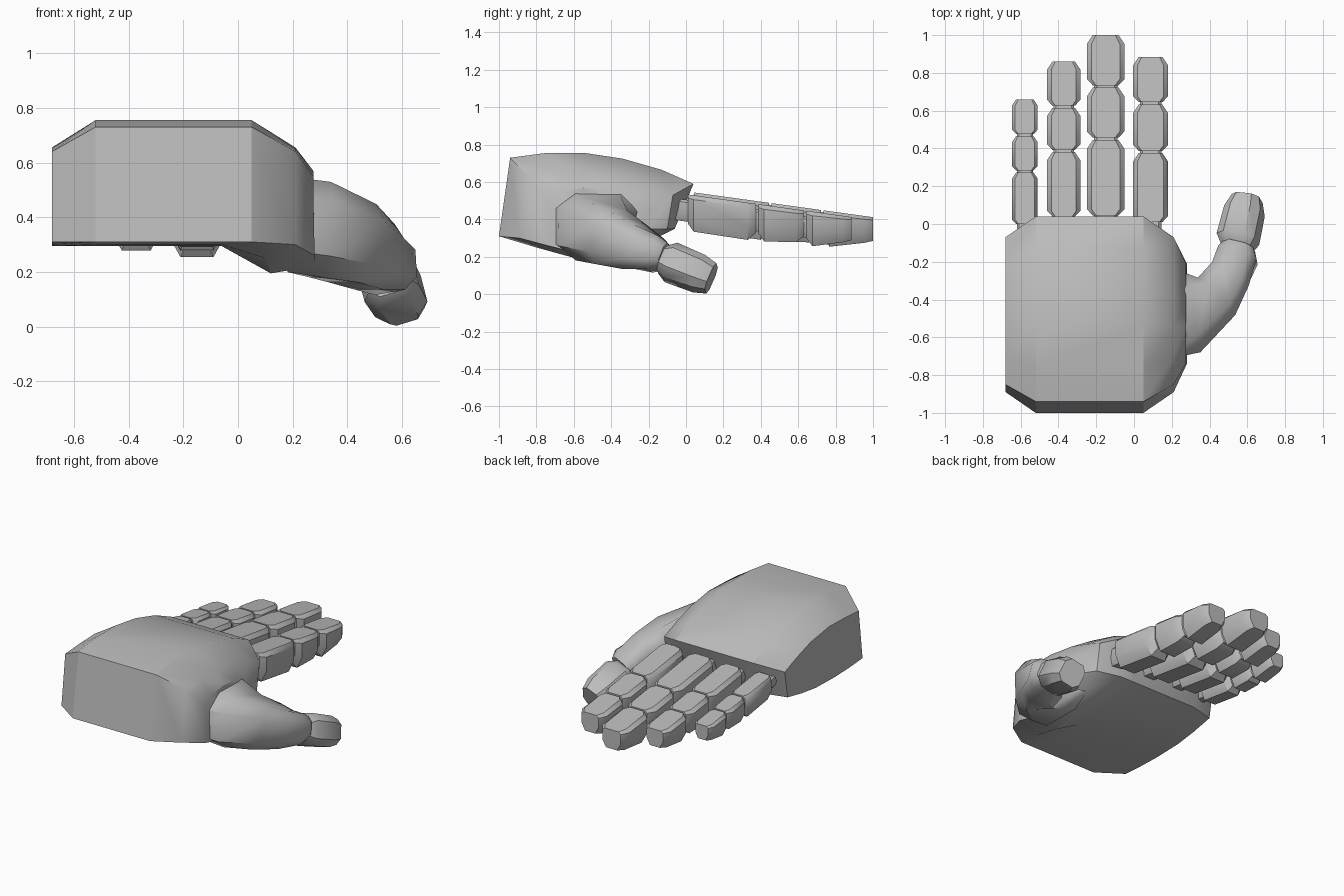
import bpy, bmesh, math
from mathutils import Vector

old = bpy.data.objects.get("Cube")
if old:
    bpy.data.objects.remove(old, do_unlink=True)

grey = bpy.data.materials.new("plain_grey")
grey.use_nodes = True
grey.diffuse_color = (0.5, 0.5, 0.5, 1)
grey.node_tree.nodes["Principled BSDF"].inputs["Base Color"].default_value = (0.5, 0.5, 0.5, 1)


def loft(name, rings, cap=None, angle=38):
    """Skin a list of equal-length point rings and close both ends."""
    bm = bmesh.new()
    rows = [[bm.verts.new(p) for p in ring] for ring in rings]
    n = len(rows[0])
    for a, b in zip(rows, rows[1:]):
        for i in range(n):
            k = (i + 1) % n
            bm.faces.new((a[i], a[k], b[k], b[i]))
    for row in (rows[0], rows[-1]):
        for ids in cap or [range(n)]:
            bm.faces.new([row[i] for i in ids])
    bmesh.ops.recalc_face_normals(bm, faces=bm.faces)
    mesh = bpy.data.meshes.new(name)
    bm.to_mesh(mesh)
    bm.free()
    obj = bpy.data.objects.new(name, mesh)
    bpy.context.collection.objects.link(obj)
    mesh.materials.append(grey)
    bpy.ops.object.select_all(action='DESELECT')
    obj.select_set(True)
    bpy.context.view_layer.objects.active = obj
    bpy.ops.object.shade_smooth_by_angle(angle=math.radians(angle))
    return obj


# Palm: lengthwise columns joined into rings, back to front
y_top_mid = (-.94, -.75, -.54, -.34, -.13, .04)
y_top_out = (-.85, -.70, -.54, -.34, -.20, -.07)
y_low_mid = (-1.0, -.80, -.60, -.40, -.22, -.06)
y_low_out = (-.89, -.75, -.60, -.40, -.25, -.10)
y_far = (-.74, -.66, -.55, -.42, -.30, -.21)
z_crest = (.73, .755, .755, .725, .665, .59)
z_side = (.64, .65, .655, .625, .58, .53)
z_low = (.31, .30, .295, .30, .32, .35)
columns = [
    ((-.68,) * 6, y_top_out, z_side),
    ((-.52,) * 6, y_top_mid, z_crest),
    ((.05,) * 6, y_top_mid, z_crest),
    ((.21,) * 6, y_top_out, z_side),
    ((.275,) * 6, y_far, (.50, .55, .57, .55, .50, .45)),
    ((.28,) * 6, y_far, (.26, .24, .23, .24, .28, .35)),
    ((.21,) * 6, y_low_out, (.30, .25, .21, .22, .27, .35)),
    ((.05, .10, .12, .12, .08, .05), y_low_mid, (.31, .25, .195, .21, .27, .35)),
    ((-.06,) * 6, y_low_mid, z_low),
    ((-.52,) * 6, y_low_mid, z_low),
    ((-.68,) * 6, y_low_out, z_low),
]
palm_rings = [[(x[j], y[j], z[j]) for x, y, z in columns] for j in range(6)]
loft("palm", palm_rings,
     cap=[(0, 1, 9, 10), (1, 2, 7, 8, 9), (2, 3, 6, 7), (3, 4, 5, 6)], angle=32)


# Fingers: flat-topped segments with tapered ends and a rounded underside
def finger_ring(x, w, y, top, low):
    h = top - low
    return [(x - w, y, top - .12 * h), (x - w * .75, y, top), (x + w * .75, y, top),
            (x + w, y, top - .12 * h), (x + w, y, low + .38 * h),
            (x + w * .6, y, low), (x - w * .6, y, low), (x - w, y, low + .38 * h)]


def finger(name, x, w, breaks, top0, height):
    def top(y):
        return top0 - .138 * y

    for i, (y0, y1) in enumerate(breaks):
        c = .24 * w * 2
        h0 = height * (1.0, 1.0, .95)[i]
        h1 = height * (1.02, .9, .72)[i]
        stations = [(y0, .68, h0 * .8), (y0 + c * .7, 1, h0),
                    (y1 - c, 1, h1), (y1, .68, h1 * (.78, .78, .88)[i])]
        rings = [finger_ring(x, w * s, y, top(y), top(y) - h) for y, s, h in stations]
        loft(f"{name}_segment_{i + 1}", rings)
    # Slim core that links the segments to the palm
    ya, yb = -.12, breaks[2][0] + .05
    loft(f"{name}_joint_core",
         [finger_ring(x, w * .62, y, top(y) - .03, top(y) - height * .75) for y in (ya, yb)])


finger("little_finger", -.578, .068, [(0, .272), (.284, .465), (.476, .66)], .52, .15)
finger("ring_finger", -.372, .088, [(.04, .38), (.392, .615), (.627, .86)], .54, .18)
finger("middle_finger", -.15, .10, [(.045, .445), (.457, .722), (.734, 1.0)], .55, .2)
finger("index_finger", .088, .092, [(.01, .375), (.387, .632), (.645, .885)], .535, .195)


# Thumb: eight-sided sections along a bent path
def thumb_ring(c, d, w, h, roll=0):
    d = Vector(d).normalized()
    u = d.cross(Vector((0, 0, 1))).normalized()
    v = u.cross(d)
    a = math.radians(roll)
    u, v = u * math.cos(a) + v * math.sin(a), v * math.cos(a) - u * math.sin(a)
    k = .55
    oct_pts = [(-1, -k), (-k, -1), (k, -1), (1, -k), (1, k), (k, 1), (-k, 1), (-1, k)]
    return [Vector(c) + u * (p * w) + v * (q * h) for p, q in oct_pts]


loft("thumb_base", [
    thumb_ring((.18, -.47, .375), (1, 0, 0), .245, .175),
    thumb_ring((.30, -.47, .355), (1, .2, -.1), .215, .175),
    thumb_ring((.42, -.40, .305), (.7, .7, -.3), .14, .15),
    thumb_ring((.50, -.28, .255), (.5, .8, -.3), .115, .125),
    thumb_ring((.55, -.165, .215), (.35, .9, -.3), .108, .095, 10),
    thumb_ring((.56, -.115, .20), (.3, .9, -.3), .08, .07, 15)], angle=45)
loft("thumb_tip", [
    thumb_ring((.545, -.125, .185), (.2, .9, -.35), .08, .07, 18),
    thumb_ring((.55, -.08, .17), (.2, .9, -.35), .105, .1, 18),
    thumb_ring((.585, .07, .11), (.2, .9, -.35), .1, .095, 18),
    thumb_ring((.6, .135, .085), (.2, .9, -.35), .075, .078, 18)])
loft("thumb_joint", [
    thumb_ring((.535, -.2, .22), (.2, .9, -.35), .06, .05, 18),
    thumb_ring((.555, -.05, .16), (.2, .9, -.35), .06, .05, 18)])
